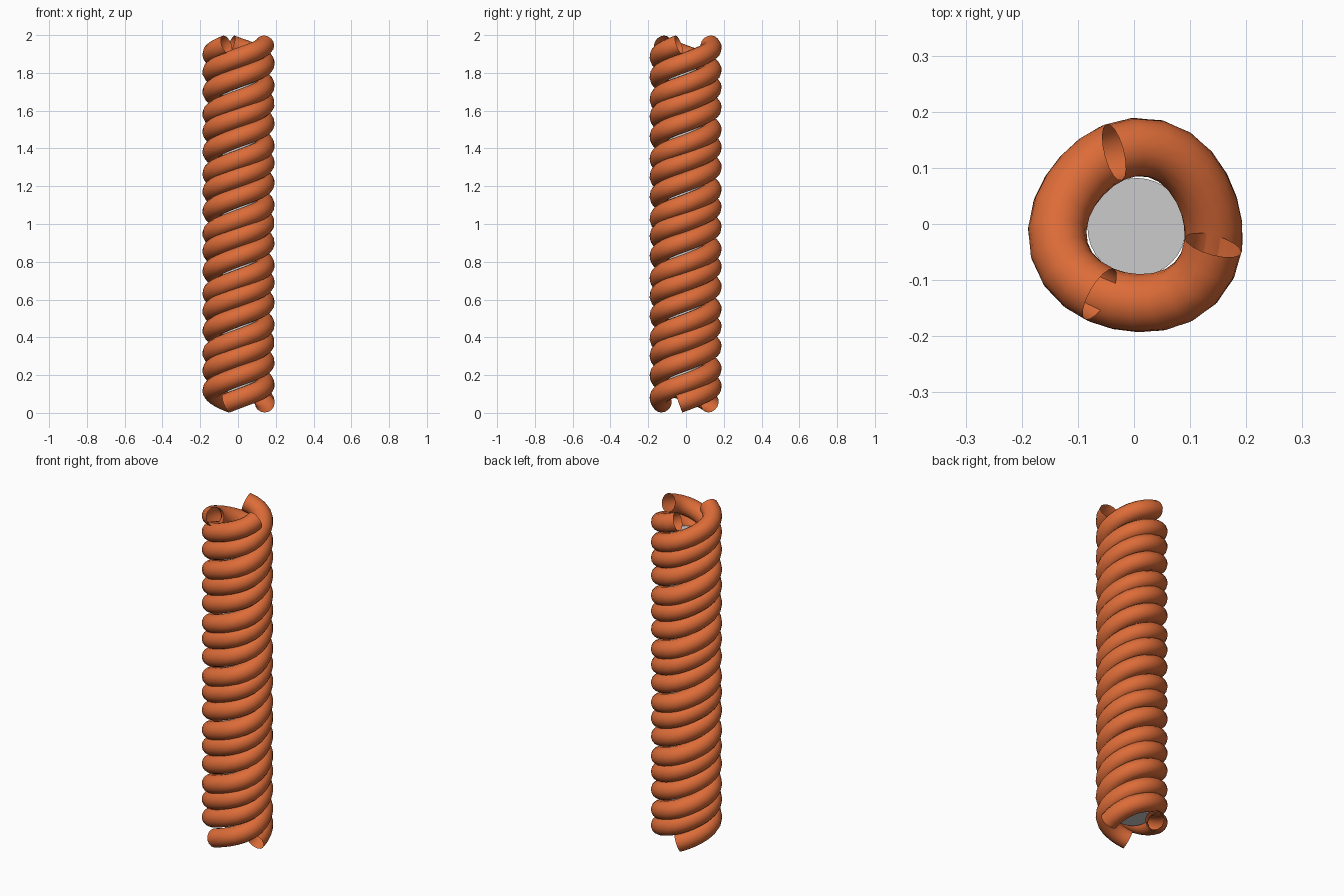
import bpy
import math

if "Cube" in bpy.data.objects:
    bpy.data.objects.remove(bpy.data.objects["Cube"])

AX, AY = 0.005, -0.006          # rope axis
TUBE = 0.052                    # strand thickness (radius)
Z0, Z1, TURNS = 0.051, 1.949, 6
STEPS = 24                      # samples per turn

orange = bpy.data.materials.new("orange_strand")
orange.diffuse_color = (0.72, 0.15, 0.04, 1)
orange.use_nodes = True
orange.node_tree.nodes["Principled BSDF"].inputs["Base Color"].default_value = orange.diffuse_color


def strand(name, start_deg):
    """Open-ended tube swept along a slightly three-lobed helix."""
    curve = bpy.data.curves.new(name, 'CURVE')
    curve.dimensions = '3D'
    curve.bevel_depth = TUBE
    curve.bevel_resolution = 6
    curve.use_fill_caps = False
    n = TURNS * STEPS
    spline = curve.splines.new('POLY')
    spline.points.add(n)
    for i, p in enumerate(spline.points):
        t = i / n
        a = math.radians(start_deg) + t * TURNS * math.tau
        r = 0.139 + 0.005 * math.cos(3 * (a - math.radians(80)))
        p.co = (AX + r * math.cos(a), AY + r * math.sin(a), Z0 + (Z1 - Z0) * t, 1)
    spline.use_smooth = True
    curve.materials.append(orange)
    obj = bpy.data.objects.new(name, curve)
    bpy.context.collection.objects.link(obj)
    # turn the curve into a mesh
    bpy.ops.object.select_all(action='DESELECT')
    obj.select_set(True)
    bpy.context.view_layer.objects.active = obj
    bpy.ops.object.convert(target='MESH')


# Three twisted strands
for k, angle in enumerate((107, -13, 241)):
    strand(f"strand_{k + 1}", angle)

# Plain core inside the twist
bpy.ops.mesh.primitive_cylinder_add(vertices=32, radius=0.088, depth=1.71,
                                    location=(AX, AY, 0.965))
bpy.context.object.name = "core"
bpy.ops.object.shade_smooth_by_angle()
